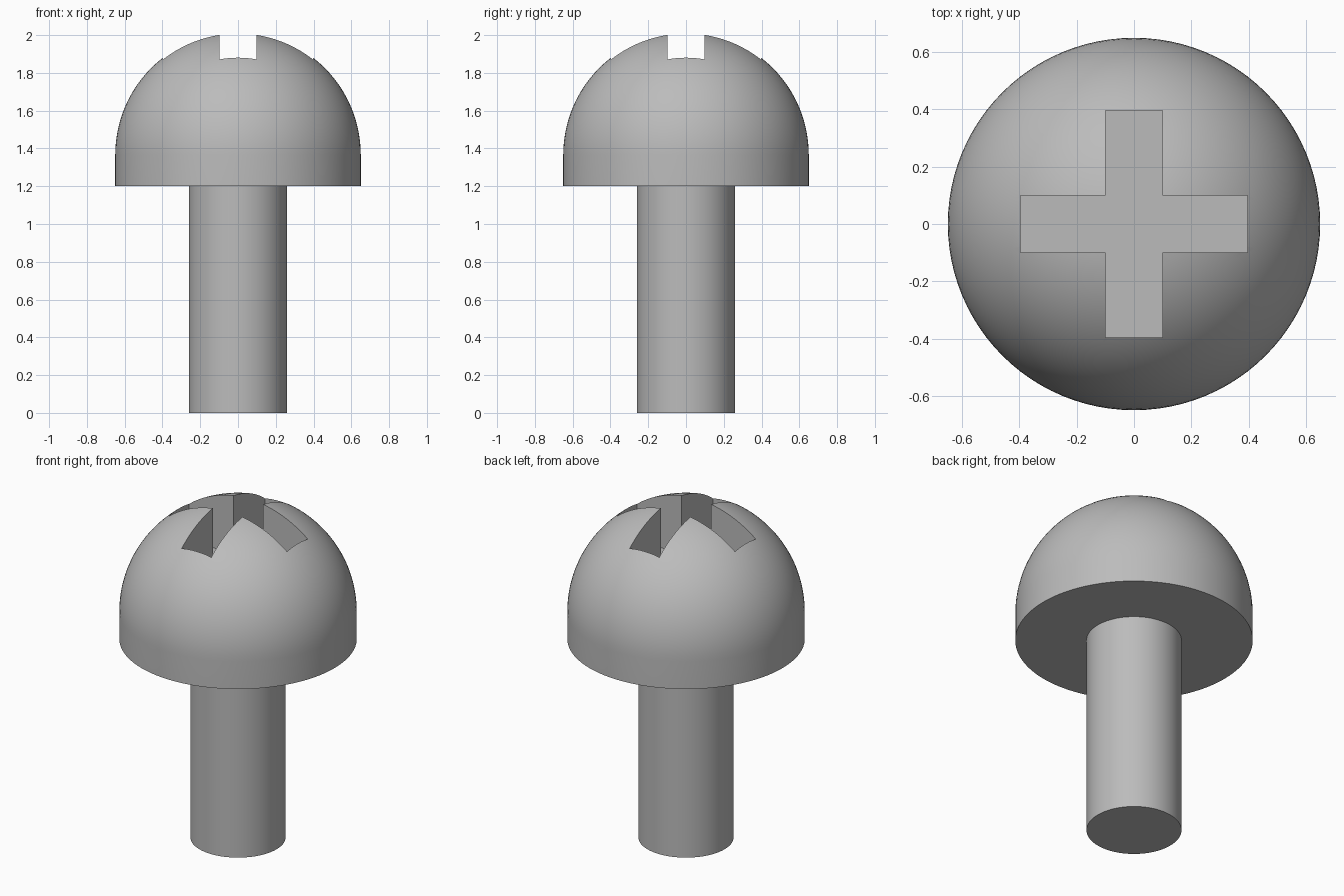
import bpy
import bmesh
from math import sin, cos, pi

if "Cube" in bpy.data.objects:
    bpy.data.objects.remove(bpy.data.objects["Cube"])

HEAD_R, SHAFT_R = 0.65, 0.26
HEAD_Z, DOME_Z, FLOOR_Z = 1.2, 1.366, 1.65
SLOT_HALF, SLOT_REACH = 0.099, 0.397
SEGMENTS, RINGS = 96, 28

steel = bpy.data.materials.new("grey steel")
steel.use_nodes = True
grey = (0.5, 0.5, 0.5, 1)
steel.diffuse_color = grey
steel.node_tree.nodes["Principled BSDF"].inputs["Base Color"].default_value = grey


def make_object(name, bm):
    bmesh.ops.recalc_face_normals(bm, faces=bm.faces)
    mesh = bpy.data.meshes.new(name)
    bm.to_mesh(mesh)
    bm.free()
    mesh.materials.append(steel)
    obj = bpy.data.objects.new(name, mesh)
    bpy.context.collection.objects.link(obj)
    return obj


def lathe(name, profile):
    """Spin an (r, z) profile that starts and ends on the axis."""
    bm = bmesh.new()
    verts = [bm.verts.new((r, 0, z)) for r, z in profile]
    edges = [bm.edges.new(pair) for pair in zip(verts, verts[1:])]
    bmesh.ops.spin(bm, geom=verts + edges, cent=(0, 0, 0), axis=(0, 0, 1),
                   angle=2 * pi, steps=SEGMENTS, use_merge=True)
    bmesh.ops.remove_doubles(bm, verts=bm.verts, dist=1e-5)
    return make_object(name, bm)


# Shaft and domed head with a short straight rim
shaft = lathe("shaft", [(0, 0), (SHAFT_R, 0), (SHAFT_R, HEAD_Z), (0, HEAD_Z)])
dome = [(HEAD_R * cos(a), DOME_Z + HEAD_R * sin(a))
        for a in (pi / 2 * i / RINGS for i in range(RINGS))]
head = lathe("head", [(0, HEAD_Z), (HEAD_R, HEAD_Z)] + dome
             + [(0, DOME_Z + HEAD_R)])

# Cross-shaped cutter for the drive recess
bm = bmesh.new()
w, r = SLOT_HALF, SLOT_REACH
arm = [(w, w), (w, r), (-w, r)]
outline = []
for turn in range(4):
    for x, y in arm:
        for _ in range(turn):
            x, y = -y, x
        outline.append((x, y))
face = bm.faces.new([bm.verts.new((x, y, FLOOR_Z)) for x, y in outline])
top = bmesh.ops.extrude_face_region(bm, geom=[face])["geom"]
bmesh.ops.translate(bm, vec=(0, 0, 1),
                    verts=[v for v in top if isinstance(v, bmesh.types.BMVert)])
cutter = make_object("cross_slot_cutter", bm)

cut = head.modifiers.new("cross slot", "BOOLEAN")
cut.operation = "DIFFERENCE"
cut.solver = "EXACT"
cut.object = cutter

# Apply the cut, then shade with sharp rims
bpy.ops.object.select_all(action="DESELECT")
head.select_set(True)
bpy.context.view_layer.objects.active = head
bpy.ops.object.modifier_apply(modifier=cut.name)
bpy.data.objects.remove(cutter)
shaft.select_set(True)
bpy.ops.object.shade_smooth_by_angle(angle=pi / 6)
